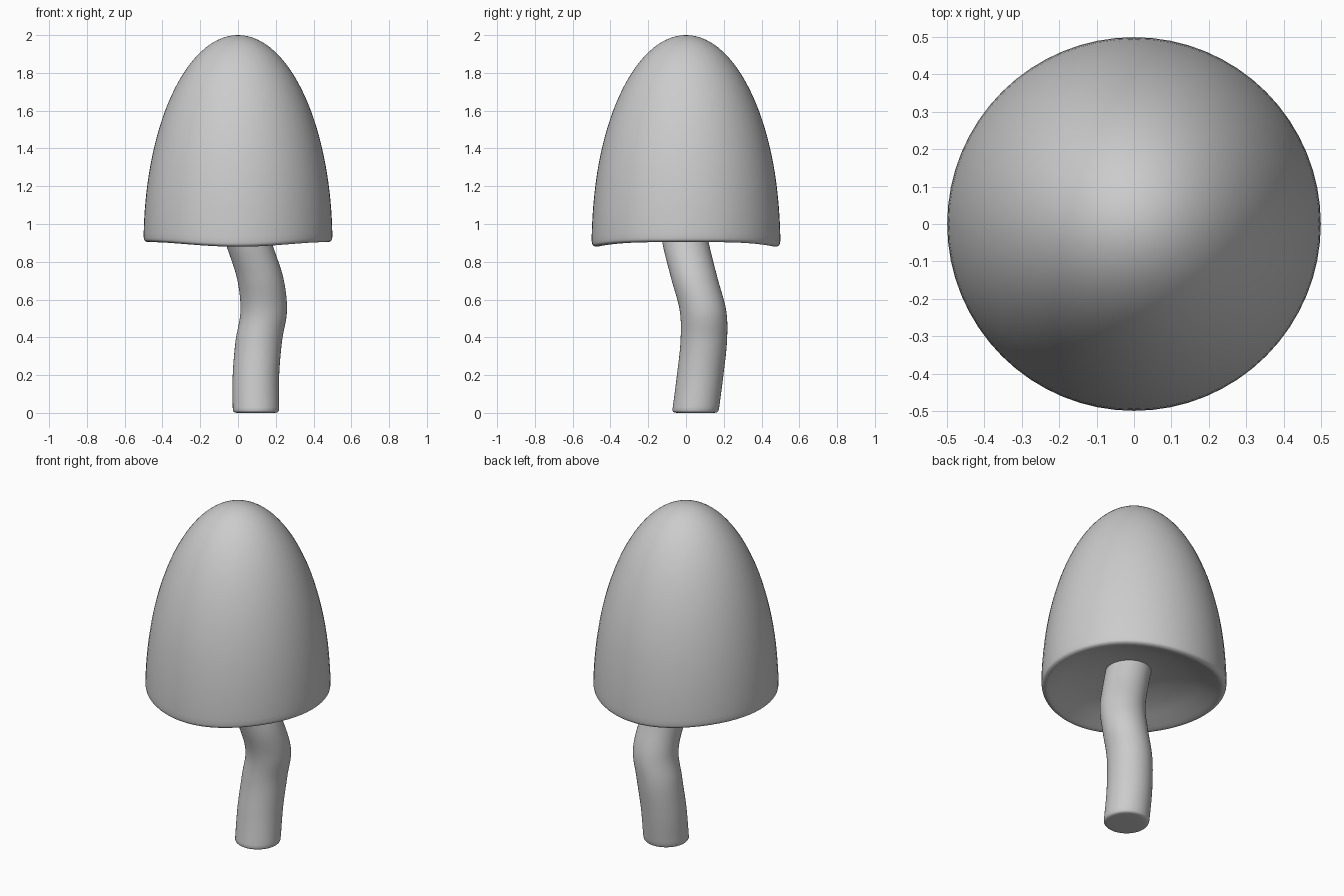
import bpy
import bmesh
from math import sin, cos, tau, pi, sqrt

if "Cube" in bpy.data.objects:
    bpy.data.objects.remove(bpy.data.objects["Cube"])

SIDES = 64


def catmull(points, steps):
    """Smooth path through the given points."""
    pts = [points[0]] + points + [points[-1]]
    path = []
    for a, b, c, d in zip(pts, pts[1:], pts[2:], pts[3:]):
        for i in range(steps):
            t = i / steps
            path.append(tuple(
                q + t / 2 * (r - p + t * (2 * p - 5 * q + 4 * r - s
                             + t * (3 * (q - r) + s - p)))
                for p, q, r, s in zip(a, b, c, d)))
    return path + [points[-1]]


def skin_rings(name, rings, point):
    """Bridge a stack of rings, cap both ends and smooth the result."""
    bm = bmesh.new()
    loops = [[bm.verts.new(point(ring, tau * i / SIDES)) for i in range(SIDES)]
             for ring in rings]
    for low, high in zip(loops, loops[1:]):
        for i in range(SIDES):
            j = (i + 1) % SIDES
            bm.faces.new((low[i], low[j], high[j], high[i]))
    bm.faces.new(loops[0])
    bm.faces.new(loops[-1])
    bmesh.ops.recalc_face_normals(bm, faces=bm.faces)
    mesh = bpy.data.meshes.new(name)
    bm.to_mesh(mesh)
    bm.free()
    obj = bpy.data.objects.new(name, mesh)
    bpy.context.collection.objects.link(obj)
    bpy.ops.object.select_all(action="DESELECT")
    obj.select_set(True)
    bpy.context.view_layer.objects.active = obj
    bpy.ops.object.shade_smooth_by_angle(angle=pi / 4)
    return obj


# Cap: shallow hollow underside, rounded lip, tall elliptical dome
def cap_point(ring, angle):
    radius, z = ring
    dip = 0.025 * sin(angle) ** 4
    fade = min(1, (radius / 0.47) ** 3) * max(0, min(1, (1.3 - z) / 0.4))
    return radius * cos(angle), radius * sin(angle), z - dip * fade


underside = catmull([(0.01, 1.01), (0.15, 1.0), (0.3, 0.965), (0.41, 0.925),
                     (0.46, 0.907), (0.48, 0.905), (0.495, 0.914),
                     (0.499, 0.93)], 4)
dome = []
for k in range(1, 33):
    a = pi / 2 * k / 32.2
    dome.append((0.5 * cos(a), 0.9 + 1.1 * sin(a)))
skin_rings("mushroom_cap", underside + dome, cap_point)


# Stem: round sections following a bent path, with a softened foot
def stem_point(ring, angle):
    x, y, z, radius = ring
    return x + radius * cos(angle), y + radius * sin(angle), z


R = 0.123
path = catmull([(0.095, 0.053, 0.03), (0.095, 0.075, 0.2), (0.11, 0.094, 0.38),
                (0.136, 0.09, 0.54), (0.118, 0.045, 0.71), (0.06, 0, 0.89),
                (0.01, -0.025, 1.05)], 8)
foot = []
for k in range(6):
    t = k / 6
    foot.append((0.095, 0.05, 0.03 * (1 - sqrt(1 - t * t)), R - 0.03 * (1 - t) ** 2))
stem = foot + [p + (R,) for p in path]
skin_rings("mushroom_stem", stem, stem_point)
